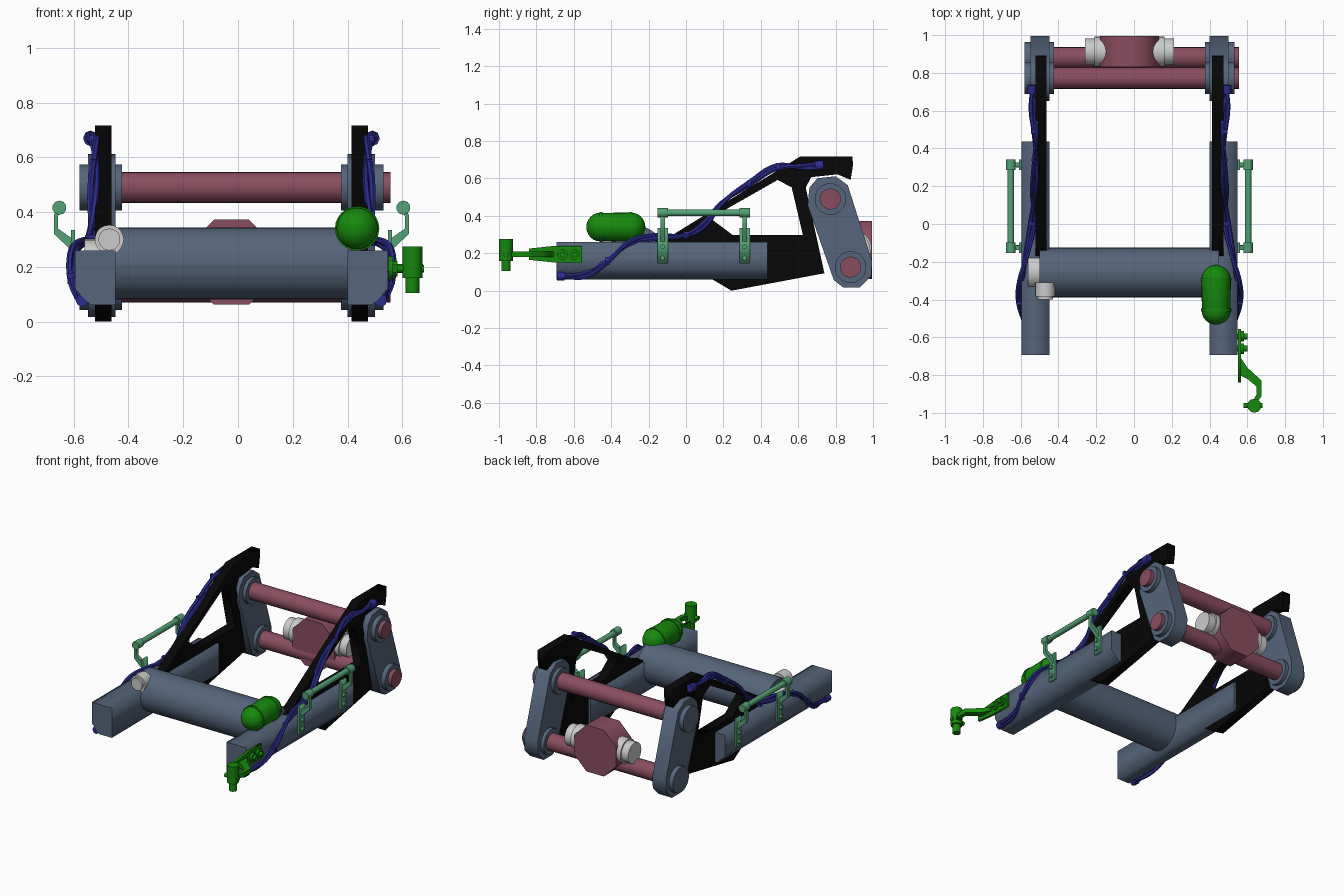
import bpy, math
from mathutils import Vector, Quaternion

if "Cube" in bpy.data.objects:
    bpy.data.objects.remove(bpy.data.objects["Cube"])

C = -0.024  # mirror plane of the frame


def mat(name, r, g, b):
    m = bpy.data.materials.new(name)
    m.diffuse_color = (r, g, b, 1)
    m.use_nodes = True
    m.node_tree.nodes["Principled BSDF"].inputs["Base Color"].default_value = m.diffuse_color
    return m


SLATE = mat("slate", 0.092, 0.13, 0.20)
BLACK = mat("black", 0.002, 0.002, 0.002)
MAROON = mat("maroon", 0.25, 0.075, 0.115)
WHITE = mat("pale", 0.80, 0.80, 0.80)
MINT = mat("mint", 0.09, 0.36, 0.18)
GREEN = mat("green", 0.008, 0.25, 0.004)
BLUE = mat("blue", 0.025, 0.025, 0.27)


def smooth(o, deg=35):
    bpy.ops.object.select_all(action='DESELECT')
    o.select_set(True)
    bpy.context.view_layer.objects.active = o
    bpy.ops.object.shade_smooth_by_angle(angle=math.radians(deg))


def to_mesh(name, o, m):
    dg = bpy.context.evaluated_depsgraph_get()
    me = bpy.data.meshes.new_from_object(o.evaluated_get(dg))
    res = bpy.data.objects.new(name, me)
    res.matrix_world = o.matrix_world.copy()
    bpy.context.collection.objects.link(res)
    bpy.data.objects.remove(o)
    me.materials.clear()
    me.materials.append(m)
    return res


def prism(name, loops, a, b, m, axis='X'):
    """Extrude outlines: (y,z) along X, (x,z) along Y or (x,y) along Z, from a to b."""
    cu = bpy.data.curves.new(name, 'CURVE')
    cu.dimensions, cu.fill_mode, cu.extrude = '2D', 'BOTH', abs(b - a) / 2
    for pts in loops:
        sp = cu.splines.new('POLY')
        sp.points.add(len(pts) - 1)
        for p, q in zip(sp.points, pts):
            p.co = (q[0], q[1], 0, 1)
        sp.use_cyclic_u = True
    o = bpy.data.objects.new(name, cu)
    bpy.context.collection.objects.link(o)
    h, mid = math.pi / 2, (a + b) / 2
    o.rotation_euler = {'X': (h, 0, h), 'Y': (h, 0, 0), 'Z': (0, 0, 0)}[axis]
    o.location = {'X': (mid, 0, 0), 'Y': (0, mid, 0), 'Z': (0, 0, mid)}[axis]
    bpy.context.view_layer.update()
    return to_mesh(name, o, m)


def cyl(name, p, q, r, m, n=24, roll=0.0, deg=50):
    p, q = Vector(p), Vector(q)
    bpy.ops.mesh.primitive_cylinder_add(vertices=n, radius=r, depth=(q - p).length, location=(p + q) / 2)
    o = bpy.context.object
    o.name = name
    o.rotation_mode = 'QUATERNION'
    o.rotation_quaternion = (q - p).to_track_quat('Z', 'Y') @ Quaternion((0, 0, 1), roll)
    o.data.materials.append(m)
    smooth(o, deg)
    return o


def tube(name, pts, r, m):
    cu = bpy.data.curves.new(name, 'CURVE')
    cu.dimensions, cu.bevel_depth, cu.bevel_resolution = '3D', r, 1
    cu.resolution_u, cu.use_fill_caps = 5, True
    sp = cu.splines.new('BEZIER')
    sp.bezier_points.add(len(pts) - 1)
    for bp, q in zip(sp.bezier_points, pts):
        bp.co = q
        bp.handle_left_type = bp.handle_right_type = 'AUTO'
    o = bpy.data.objects.new(name, cu)
    bpy.context.collection.objects.link(o)
    bpy.context.view_layer.update()
    smooth(to_mesh(name, o, m), 50)


def box(name, x, y, z, m):
    return prism(name, [[(x[0], z[0]), (x[1], z[0]), (x[1], z[1]), (x[0], z[1])]], y[0], y[1], m, 'Y')


UP, LOW = (0.772, 0.49), (0.88, 0.126)  # pin centres in (y, z)
arm = [(-0.2, 0.25), (-0.09, 0.287), (0.61, 0.717), (0.89, 0.717), (0.893, 0.672), (0.88, 0.592),
       (0.81, 0.622), (0.67, 0.607), (0.64, 0.552), (0.74, 0.093), (0.243, 0.0), (0.13, 0.067), (-0.2, 0.1)]
hole = [(0.13, 0.387), (0.49, 0.592), (0.565, 0.552), (0.625, 0.297), (0.25, 0.297)]
plate = [(0.65, 0.457), (0.66, 0.552), (0.703, 0.601), (0.80, 0.612), (0.865, 0.564), (0.995, 0.157),
         (0.99, 0.077), (0.93, 0.017), (0.84, 0.017), (0.79, 0.057)]
bracket = [(0.574, 0.145), (0.584, 0.145), (0.584, 0.26), (0.648, 0.32), (0.648, 0.39),
           (0.632, 0.413), (0.622, 0.403), (0.634, 0.385), (0.634, 0.34), (0.584, 0.305), (0.584, 0.335), (0.574, 0.335)]
cable = [(0.545, -0.67, 0.078), (0.555, -0.54, 0.083), (0.578, -0.42, 0.158), (0.575, -0.30, 0.257),
         (0.545, -0.16, 0.287), (0.515, 0.0, 0.297), (0.51, 0.09, 0.347), (0.505, 0.19, 0.467),
         (0.498, 0.34, 0.572), (0.50, 0.49, 0.662), (0.512, 0.61, 0.662), (0.515, 0.72, 0.667)]

for s, side in ((1, "right"), (-1, "left")):
    X = lambda d: C + s * d
    # frame: rail, triangulated arm and link plate
    prism(side + "_rail", [[(X(a), b) for a, b in
          ((0.424, 0.26), (0.572, 0.26), (0.572, 0.12), (0.515, 0.061), (0.424, 0.061))]],
          -0.693, 0.437, SLATE, 'Y')
    prism(side + "_arm", [arm, hole], X(0.438), X(0.498), BLACK)
    prism(side + "_link_plate", [plate], X(0.424), X(0.524), SLATE)
    for tag, (y, z) in (("upper", UP), ("lower", LOW)):
        cyl(f"{side}_{tag}_collar", (X(0.40), y, z), (X(0.555), y, z), 0.085, SLATE, 16, math.pi / 16)
    # grab rail
    for i, y in enumerate((-0.125, 0.313)):
        prism(f"{side}_rail_bracket_{i}", [[(X(a), b) for a, b in bracket]], y - 0.012, y + 0.012, MINT, 'Y')
        box(f"{side}_bracket_foot_{i}", (X(0.572), X(0.586)), (y - 0.028, y + 0.028), (0.145, 0.335), MINT)
        cyl(f"{side}_grip_end_{i}", (X(0.628), y - 0.028, 0.416), (X(0.628), y + 0.028, 0.416), 0.026, MINT, 10)
        for k, z in enumerate((0.175, 0.235)):
            cyl(f"{side}_bracket_bolt_{i}_{k}", (X(0.57), y, z), (X(0.60), y, z), 0.013, MINT, 8)
    cyl(side + "_grip", (X(0.628), -0.125, 0.416), (X(0.628), 0.313, 0.416), 0.018, MINT, 10)
    # pair of twisted hoses
    for k in (0, 1):
        pts = []
        for i, (x, y, z) in enumerate(cable):
            t = i * 1.3 + k * math.pi
            pts.append((X(x + 0.011 * math.cos(t)), y, z + 0.011 * math.sin(t)))
        tube(f"{side}_hose_{k}", pts, 0.012, BLUE)
    cyl(side + "_hose_lower_fitting", (X(0.545), -0.69, 0.078), (X(0.545), -0.65, 0.078), 0.024, BLUE, 8)
    cyl(side + "_hose_upper_fitting", (X(0.515), 0.69, 0.667), (X(0.515), 0.735, 0.672), 0.026, BLUE, 8)
    for i in (2, 5, 8, 9):
        x, y, z = cable[i]
        box(f"{side}_hose_clip_{i}", (X(0.495), X(x + 0.02)), (y - 0.01, y + 0.01), (z - 0.02, z + 0.02), BLUE)

# cross tube and its pale end fittings
cyl("cross_tube", (-0.50, -0.257, 0.212), (0.45, -0.257, 0.212), 0.132, SLATE, 32)
cyl("tube_cap", (-0.56, -0.255, 0.212), (-0.49, -0.255, 0.212), 0.09, WHITE, 20)
cyl("tube_port", (-0.47, -0.385, 0.30), (-0.47, -0.31, 0.30), 0.053, WHITE, 20)
cyl("tube_port_face", (-0.47, -0.40, 0.30), (-0.47, -0.38, 0.30), 0.04, WHITE, 20)

# pins and centre hub
for tag, (y, z) in (("upper", UP), ("lower", LOW)):
    cyl(tag + "_pin", (-0.575, y, z), (0.557, y, z), 0.056, MAROON)
cyl("centre_hub", (C, 0.83, 0.217), (C, 0.995, 0.217), 0.168, MAROON, 8, math.pi / 8)
cyl("hub_sleeve", (C - 0.185, 0.912, 0.232), (C + 0.185, 0.912, 0.232), 0.08, WHITE)
cyl("hub_sleeve_end", (C - 0.235, 0.912, 0.232), (C + 0.235, 0.912, 0.232), 0.07, WHITE)

# pressure tank: sphere stretched into a capsule along y
bpy.ops.mesh.primitive_uv_sphere_add(segments=24, ring_count=12, radius=0.078,
                                     location=(0.435, -0.375, 0.34), rotation=(math.pi / 2, 0, 0))
tank = bpy.context.object
tank.name = "tank"
for v in tank.data.vertices:
    v.co.z += 0.08 if v.co.z > 0.001 else -0.08
tank.data.materials.append(GREEN)
smooth(tank)
for i, y in enumerate((-0.455, -0.295)):
    cyl(f"tank_band_{i}", (0.435, y - 0.008, 0.34), (0.435, y + 0.008, 0.34), 0.081, GREEN)

# front swing arm on the right rail
prism("swing_plate", [[(-0.555, 0.15), (-0.555, 0.24), (-0.70, 0.24), (-0.84, 0.225), (-0.84, 0.165), (-0.70, 0.15)]],
      0.55, 0.566, GREEN)
prism("swing_arm", [[(0.56, -0.70), (0.60, -0.76), (0.676, -0.83), (0.676, -0.91), (0.645, -0.955),
                     (0.625, -0.945), (0.65, -0.90), (0.648, -0.86), (0.60, -0.82), (0.56, -0.80)]],
      0.18, 0.21, GREEN, 'Z')
for i, y in enumerate((-0.595, -0.66)):
    cyl(f"swing_bolt_{i}", (0.545, y, 0.193), (0.60, y, 0.193), 0.016, GREEN, 8)
    cyl(f"swing_bolt_washer_{i}", (0.56, y, 0.193), (0.582, y, 0.193), 0.028, GREEN, 12)
cyl("swing_head", (0.637, -0.962, 0.105), (0.637, -0.962, 0.19), 0.025, GREEN, 12)
cyl("swing_head_top", (0.637, -0.962, 0.16), (0.637, -0.962, 0.275), 0.037, GREEN, 12)
cyl("swing_head_pin", (0.58, -0.962, 0.193), (0.68, -0.962, 0.193), 0.014, GREEN, 10)
